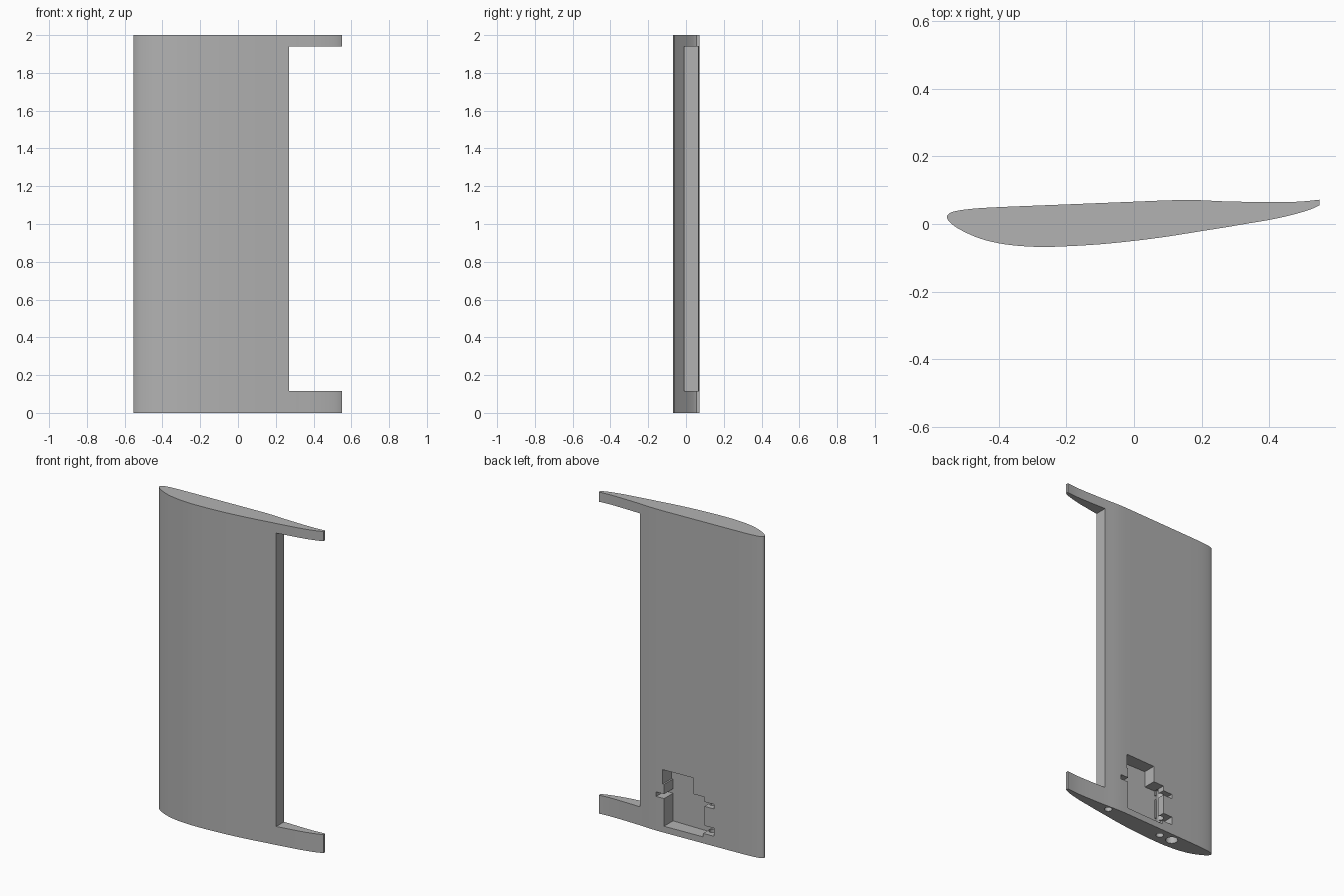
import bpy, bmesh, math
from mathutils import Vector

cube = bpy.data.objects.get("Cube")
if cube:
    bpy.data.objects.remove(cube, do_unlink=True)

# One plain grey material
grey = bpy.data.materials.new("light_grey")
grey.use_nodes = True
colour = (0.45, 0.45, 0.45, 1)
grey.diffuse_color = colour
grey.node_tree.nodes["Principled BSDF"].inputs["Base Color"].default_value = colour


def prism(name, points, extrude):
    """Extrude a closed outline of 3D points along a vector."""
    bm = bmesh.new()
    face = bm.faces.new([bm.verts.new(p) for p in points])
    moved = bmesh.ops.extrude_face_region(bm, geom=[face], use_keep_orig=True)["geom"]
    bmesh.ops.translate(bm, vec=extrude, verts=[g for g in moved if isinstance(g, bmesh.types.BMVert)])
    bmesh.ops.recalc_face_normals(bm, faces=bm.faces)
    mesh = bpy.data.meshes.new(name)
    bm.to_mesh(mesh)
    bm.free()
    mesh.materials.append(grey)
    obj = bpy.data.objects.new(name, mesh)
    bpy.context.collection.objects.link(obj)
    return obj


def cut(target, cutter):
    """Subtract the cutter, apply the result and remove the cutter."""
    cutter.hide_render = True
    mod = target.modifiers.new("cut", 'BOOLEAN')
    mod.operation, mod.solver, mod.object = 'DIFFERENCE', 'EXACT', cutter
    bpy.context.view_layer.objects.active = target
    bpy.ops.object.modifier_apply(modifier=mod.name)
    bpy.data.objects.remove(cutter, do_unlink=True)


def smooth_path(pts, steps=3):
    """Catmull-Rom curve through the points."""
    p = [Vector(q) for q in pts]
    p = [2 * p[0] - p[1]] + p + [2 * p[-1] - p[-2]]
    out = []
    for a, b, c, d in zip(p, p[1:], p[2:], p[3:]):
        for i in range(steps):
            t = i / steps
            out.append(0.5 * (2 * b + (c - a) * t + (2 * a - 5 * b + 4 * c - d) * t ** 2
                              + (3 * b - a - 3 * c + d) * t ** 3))
    return out + [p[-2]]


# Wing section outline, from the blunt trailing edge round the nose and back
section = [(.55, .072), (.5, .067), (.45, .065), (.38, .065), (.27, .067), (.18, .071),
           (.1, .07), (0, .066), (-.2, .058), (-.4, .05), (-.48, .045), (-.53, .038),
           (-.549, .03), (-.554, .019), (-.545, .005), (-.52, -.014), (-.47, -.038),
           (-.42, -.053), (-.36, -.063), (-.28, -.068), (-.2, -.066), (-.1, -.06),
           (0, -.05), (.1, -.037), (.2, -.021), (.27, -.01), (.34, .002), (.4, .012),
           (.46, .025), (.52, .042), (.55, .056)]
wing = prism("wing_panel", [(p.x, p.y, 0) for p in smooth_path(section)], (0, 0, 2))

# Flap opening between the two trailing tabs
opening = [(.27, -.3, .115), (.8, -.3, .115), (.8, -.3, 1.94), (.27, -.3, 1.94)]
cut(wing, prism("flap_opening", opening, (0, .6, 0)))

# Stepped servo pocket in the back face, with three small side notches
pocket = [(.112, .39), (-.095, .39), (-.095, .29), (-.168, .29), (-.168, .26), (-.232, .26),
          (-.232, .232), (-.168, .232), (-.168, .112), (-.232, .112), (-.232, .062),
          (-.16, .062), (-.16, .04), (.102, .04), (.102, .212), (.155, .212), (.155, .24),
          (.102, .24), (.102, .30), (.112, .30)]
cut(wing, prism("servo_pocket", [(x, -.018, z) for x, z in pocket], (0, .3, 0)))

# Round spar holes in the bottom end
for x, y, r in [(.224, .04, .022), (-.188, .003, .022), (-.276, .003, .035)]:
    ring = [(x + r * math.cos(i * math.tau / 32), y + r * math.sin(i * math.tau / 32), -.05)
            for i in range(32)]
    cut(wing, prism("spar_hole", ring, (0, 0, .35)))

bpy.ops.object.select_all(action='DESELECT')
wing.select_set(True)
bpy.context.view_layer.objects.active = wing
bpy.ops.object.shade_smooth_by_angle(angle=math.radians(30))
